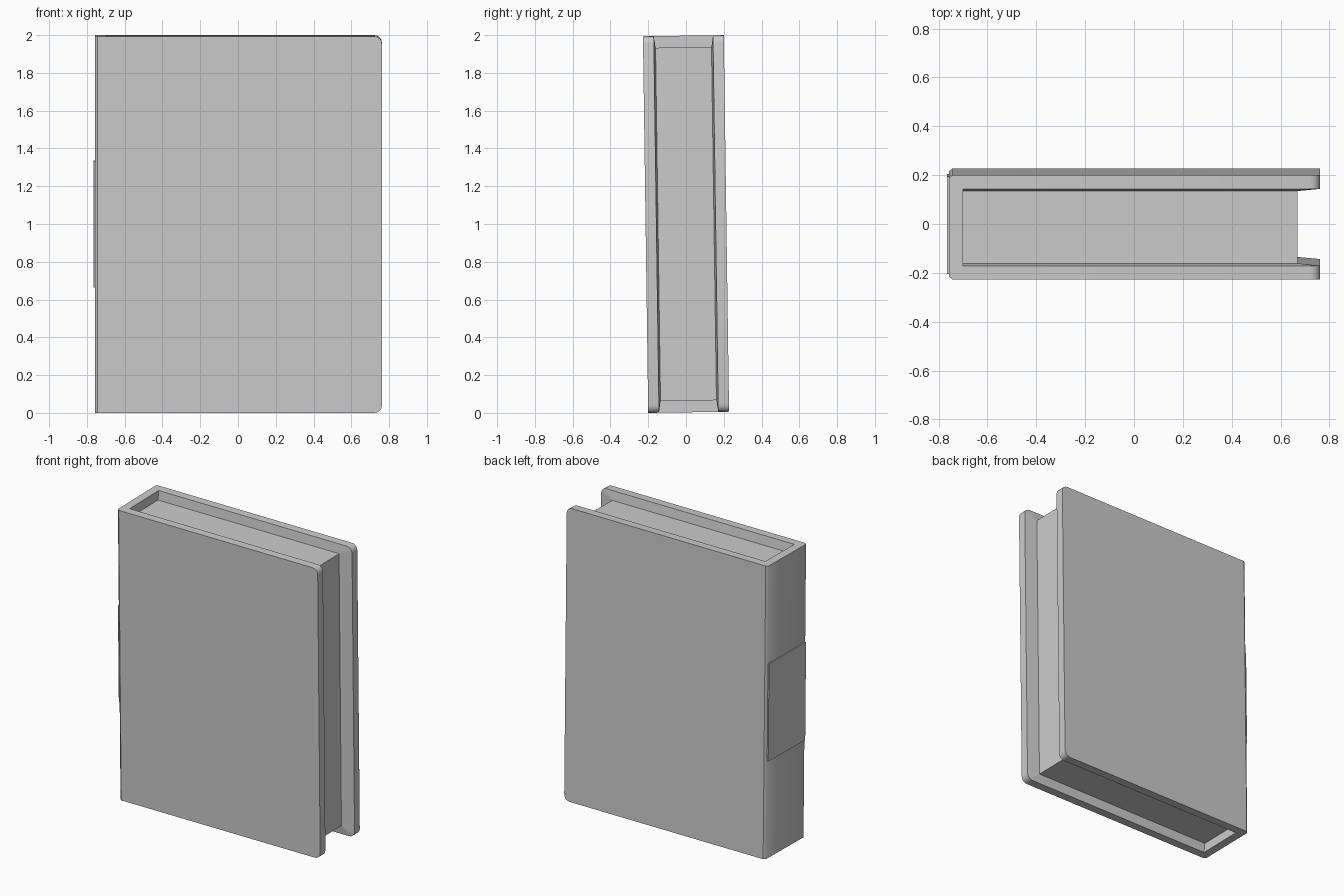
import bpy, bmesh
from math import sin, cos, pi
from mathutils import Matrix

if "Cube" in bpy.data.objects:
    bpy.data.objects.remove(bpy.data.objects["Cube"])

H = 0.997                 # half height
OUT, RIM, PAGE = 0.214, 0.157, 0.148   # half thicknesses: outside, rim, paper
XS, XB, XI, XR = -0.757, -0.743, -0.70, 0.762  # spine, spine bevel, inside, fore edge
LEAN = Matrix.Translation((0, 0, 1)) @ Matrix.Rotation(0.014, 4, 'X')


def finish(bm, name):
    bmesh.ops.remove_doubles(bm, verts=bm.verts, dist=1e-5)
    bmesh.ops.recalc_face_normals(bm, faces=bm.faces)
    bm.transform(LEAN)
    me = bpy.data.meshes.new(name)
    bm.to_mesh(me)
    bm.free()
    ob = bpy.data.objects.new(name, me)
    bpy.context.collection.objects.link(ob)


def box(name, x0, x1, hy, hz):
    bm = bmesh.new()
    bmesh.ops.create_cube(bm, size=1)
    bmesh.ops.scale(bm, vec=(x1 - x0, 2 * hy, 2 * hz), verts=bm.verts)
    bmesh.ops.translate(bm, vec=((x0 + x1) / 2, 0, 0), verts=bm.verts)
    finish(bm, name)


def outline(bm, y, xl, xr, h, r, n=4):
    """Open board outline in xz, rounded at the fore-edge corners."""
    pts = [(xl, -h)]
    for s in (-1, 1):
        for i in range(n + 1):
            a = pi / 2 * (i / n - 1 if s < 0 else i / n)
            pts.append((xr - r + r * cos(a), s * (h - r) + r * sin(a)))
    pts.append((xl, h))
    return [bm.verts.new((x, y, z)) for x, z in pts]


def strip(bm, a, b, smooth):
    for i in range(len(a) - 1):
        bm.faces.new((a[i], a[i + 1], b[i + 1], b[i])).smooth = smooth


# Wrap-around case: two boards with rounded corners, flared inner lips, mitred to the spine
bm = bmesh.new()
for s in (-1, 1):
    outer = outline(bm, s * OUT, XB, XR, H, 0.04)
    rim = outline(bm, s * RIM, XI, XR, H, 0.04)
    inner = outline(bm, s * PAGE, XI, 0.67, 0.935, 0)
    bm.faces.new(outer)
    strip(bm, outer, rim, True)
    strip(bm, rim, inner, False)

# Spine section, bevelled along its outer edges
sec = [(XI, -RIM), (XB, -OUT), (XS, -OUT + 0.012),
       (XS, OUT - 0.012), (XB, OUT), (XI, RIM)]
low, high = [[bm.verts.new((x, y, z)) for x, y in sec] for z in (-H, H)]
strip(bm, low[1:5], high[1:5], True)
bm.faces.new((low[0], low[5], high[5], high[0]))
bm.faces.new(low)
bm.faces.new(high)
finish(bm, "book_cover")

# Paper block and raised spine label
box("page_block", XI - 0.002, 0.67, PAGE, 0.935)
box("spine_label", -0.765, -0.74, 0.2, 0.333)
